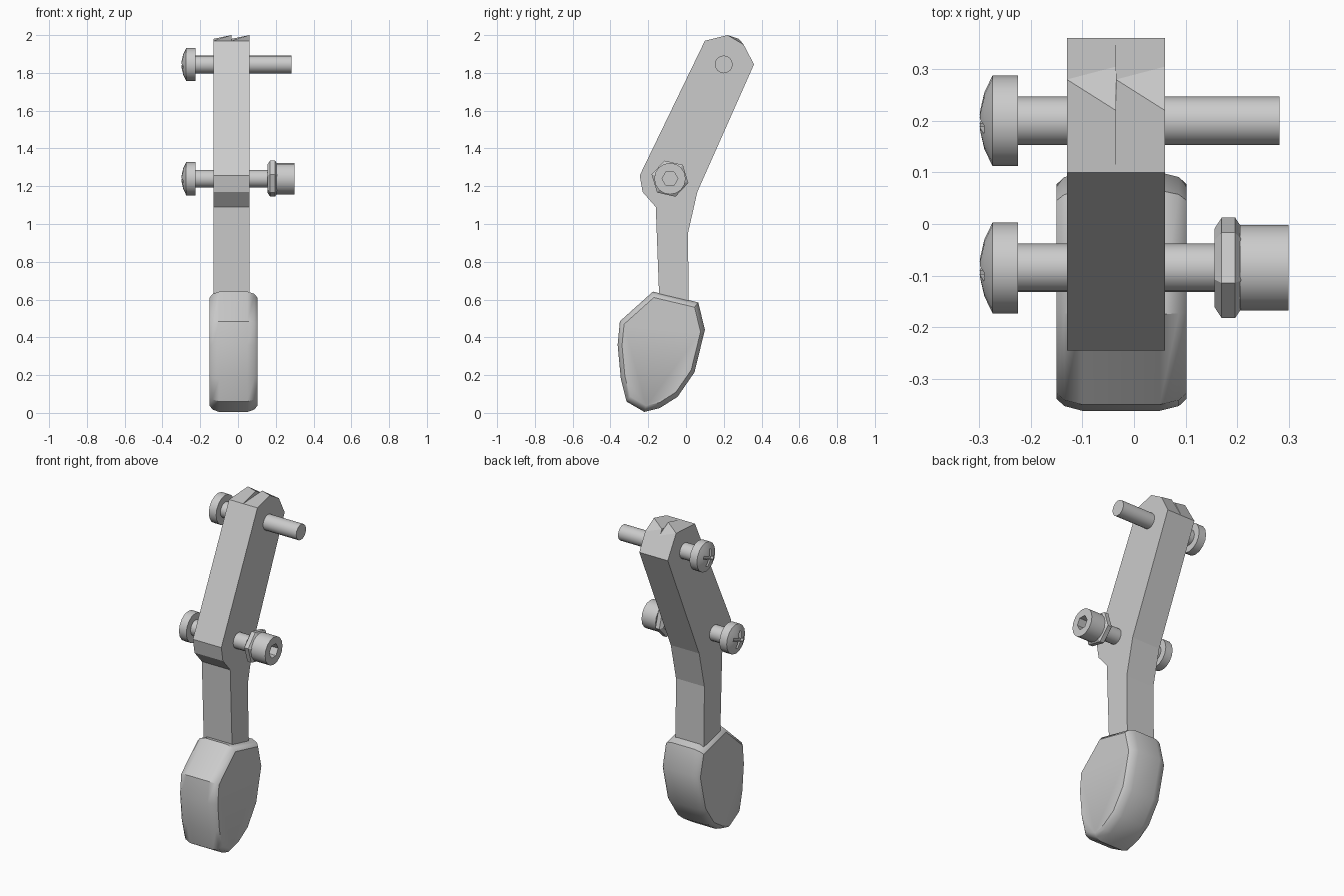
import bpy
import bmesh
import math

cube = bpy.data.objects.get("Cube")
if cube:
    bpy.data.objects.remove(cube, do_unlink=True)

grey = bpy.data.materials.new("light grey")
grey.use_nodes = True
grey.diffuse_color = (0.6, 0.6, 0.6, 1)
grey.node_tree.nodes["Principled BSDF"].inputs["Base Color"].default_value = grey.diffuse_color


def loft(name, rings, smooth=None):
    """Skin a row of (x, outline) rings along the x axis and cap both ends."""
    bm = bmesh.new()
    rows = [[bm.verts.new((x, y, z)) for y, z in outline] for x, outline in rings]
    for a, b in zip(rows, rows[1:]):
        for i in range(len(a)):
            j = (i + 1) % len(a)
            bm.faces.new((a[i], a[j], b[j], b[i]))
    bm.faces.new(rows[0])
    bm.faces.new(rows[-1])
    bmesh.ops.remove_doubles(bm, verts=bm.verts, dist=0.0005)
    bmesh.ops.recalc_face_normals(bm, faces=bm.faces)
    mesh = bpy.data.meshes.new(name)
    bm.to_mesh(mesh)
    bm.free()
    mesh.materials.append(grey)
    obj = bpy.data.objects.new(name, mesh)
    bpy.context.collection.objects.link(obj)
    if smooth:
        shade(obj, smooth)
    return obj


def shade(obj, degrees):
    bpy.ops.object.select_all(action="DESELECT")
    obj.select_set(True)
    bpy.context.view_layer.objects.active = obj
    bpy.ops.object.shade_smooth_by_angle(angle=math.radians(degrees))


def circle(centre, radius, sides=16, turn=0):
    angles = [math.radians(turn) + math.tau * i / sides for i in range(sides)]
    return [(centre[0] + radius * math.cos(a), centre[1] + radius * math.sin(a)) for a in angles]


def lathe(name, centre, profile, sides=16, turn=0, smooth=35):
    return loft(name, [(x, circle(centre, r, sides, turn)) for x, r in profile], smooth)


def cut(obj, cutter):
    """Carve the cutter out of the object, then discard it."""
    cutter.hide_render = True
    mod = obj.modifiers.new("recess", "BOOLEAN")
    mod.operation = "DIFFERENCE"
    mod.solver = "EXACT"
    mod.object = cutter
    bpy.context.view_layer.objects.active = obj
    bpy.ops.object.modifier_apply(modifier=mod.name)
    bpy.data.objects.remove(cutter, do_unlink=True)


# Arm: two identical plates side by side, each with a slanted tip
sides_of_arm = [(0.36, 1.845), (0.06, 1.17), (0.01, 0.95), (0.015, 0.56), (-0.14, 0.56),
                (-0.16, 1.09), (-0.23, 1.17), (-0.245, 1.257), (0.1, 1.97)]
low_tip = [(0.28, 1.98), (0.28, 1.98)]
high_tip = [(0.22, 2.0), (0.305, 1.95)]
for name, x in (("right_arm_plate", -0.13), ("left_arm_plate", -0.035)):
    loft(name, [(x, low_tip + sides_of_arm), (x + 0.095, high_tip + sides_of_arm)])

# Grip: rounded paddle, its outline shrinking towards both flat faces
outline = [(-0.175, 0.642), (0.065, 0.585), (0.1, 0.44), (0.045, 0.215), (-0.045, 0.085),
           (-0.14, 0.025), (-0.22, 0.005), (-0.315, 0.06), (-0.345, 0.18),
           (-0.362, 0.36), (-0.35, 0.485)]
mid_y, mid_z = -0.13, 0.33


def shrunk(scale):
    return [(mid_y + (y - mid_y) * scale, mid_z + (z - mid_z) * scale) for y, z in outline]


steps = [(-0.15, 0.9), (-0.135, 0.96), (-0.1, 1), (0.05, 1), (0.087, 0.96), (0.102, 0.9)]
loft("grip", [(x, shrunk(s)) for x, s in steps], 40)

# Bolts: round shaft and domed head with a cross recess
upper, lower = (0.2, 1.845), (-0.085, 1.24)
for name, centre, end in (("upper_bolt", upper, 0.282), ("lower_bolt", lower, 0.22)):
    lathe(name + "_shaft", centre, [(-0.24, 0.047), (end, 0.047)])
    head = lathe(name + "_head", centre, [(-0.225, 0.088), (-0.274, 0.088), (-0.29, 0.055),
                                          (-0.298, 0.02), (-0.3, 0.005)])
    for turn in (20, 110):
        a = math.radians(turn)
        ca, sa = math.cos(a), math.sin(a)
        slot = [(centre[0] + u * ca - v * sa, centre[1] + u * sa + v * ca)
                for u, v in ((-0.05, -0.009), (0.05, -0.009), (0.05, 0.009), (-0.05, 0.009))]
        cut(head, loft("slot_cutter", [(-0.32, slot), (-0.272, slot)]))
    shade(head, 30)

# Lower bolt nut: chamfered hexagon
lathe("nut", lower, [(0.156, 0.078), (0.17, 0.1), (0.196, 0.1), (0.21, 0.078)], 6, 47, None)

# End cap with a hexagonal socket
cap = lathe("socket_cap", lower, [(0.205, 0.083), (0.299, 0.083)])
cut(cap, lathe("socket_cutter", lower, [(0.25, 0.042), (0.33, 0.042)], 6, 0, None))
shade(cap, 35)
